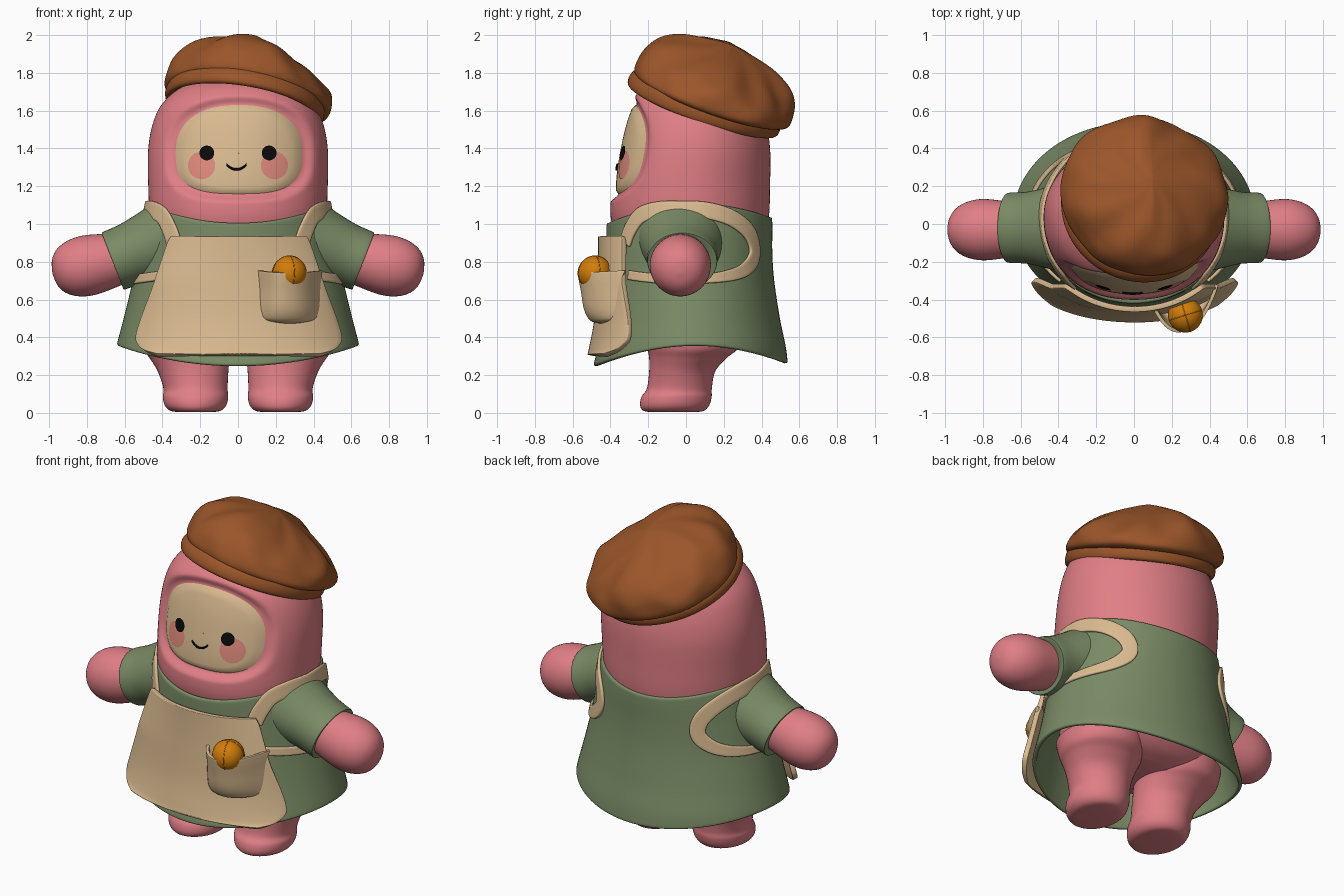
import bpy, bmesh, math
from mathutils import Vector, Matrix

if "Cube" in bpy.data.objects:
    bpy.data.objects.remove(bpy.data.objects["Cube"])

TAU = 2 * math.pi


def material(name, rgb):
    m = bpy.data.materials.new(name)
    m.diffuse_color = (*rgb, 1)
    m.use_nodes = True
    m.node_tree.nodes["Principled BSDF"].inputs["Base Color"].default_value = m.diffuse_color
    return m


PINK = material("pink", (0.745, 0.212, 0.238))
GREEN = material("sage green", (0.195, 0.26, 0.132))
CREAM = material("cream", (0.70, 0.495, 0.28))
BROWN = material("brown", (0.325, 0.092, 0.023))
ORANGE = material("orange", (0.64, 0.205, 0.003))
BLUSH = material("blush", (0.745, 0.255, 0.205))
BLACK = material("black", (0.003, 0.003, 0.003))


def spline(pts, n=6):
    """Smooth curve through tuples of any length."""
    out = []
    for i in range(len(pts) - 1):
        p0, p1, p2, p3 = (pts[max(0, min(len(pts) - 1, i + k))] for k in (-1, 0, 1, 2))
        for j in range(n):
            t = j / n
            out.append(tuple(b + 0.5 * t * (c - a + t * (2*a - 5*b + 4*c - d + t * (3*(b - c) + d - a)))
                             for a, b, c, d in zip(p0, p1, p2, p3)))
    return out + [tuple(pts[-1])]


def look(table, z):
    """Interpolated row of a table sorted by its first value."""
    if z <= table[0][0]:
        return table[0]
    for a, b in zip(table, table[1:]):
        if z <= b[0]:
            t = (z - a[0]) / (b[0] - a[0])
            return tuple(u + (v - u) * t for u, v in zip(a, b))
    return table[-1]


def grid(name, rows, mat, wrap=True, caps=False, thick=0, front=False, angle=45):
    """Surface through rows of points."""
    bm = bmesh.new()
    vs = [[bm.verts.new(p) for p in r] for r in rows]
    n = len(rows[0])
    for a, b in zip(vs, vs[1:]):
        for i in range(n if wrap else n - 1):
            j = (i + 1) % n
            bm.faces.new((a[i], a[j], b[j], b[i]))
    if caps:
        bm.faces.new(vs[0])
        bm.faces.new(vs[-1])
    bmesh.ops.recalc_face_normals(bm, faces=bm.faces)
    if front and sum(f.normal.y for f in bm.faces) > 0:
        bmesh.ops.reverse_faces(bm, faces=bm.faces)
    me = bpy.data.meshes.new(name)
    bm.to_mesh(me)
    bm.free()
    ob = bpy.data.objects.new(name, me)
    bpy.context.collection.objects.link(ob)
    me.materials.append(mat)
    bpy.ops.object.select_all(action='DESELECT')
    bpy.context.view_layer.objects.active = ob
    ob.select_set(True)
    bpy.ops.object.shade_smooth_by_angle(angle=math.radians(angle))
    if thick:
        s = ob.modifiers.new("thickness", 'SOLIDIFY')
        s.thickness, s.offset = thick, 0
        b = ob.modifiers.new("soft_edge", 'BEVEL')
        b.width, b.segments, b.limit_method, b.angle_limit = thick * .35, 2, 'ANGLE', math.radians(60)
    return ob


def loft(name, rings, mat, mtx=Matrix(), caps=True, n=48):
    rows = [[mtx @ Vector((cx + rx * math.sin(TAU * i / n), cy - ry * math.cos(TAU * i / n), z))
             for i in range(n)] for z, cx, cy, rx, ry in spline(rings, 5)]
    return grid(name, rows, mat, caps=caps)


def along(start, direction):
    return Matrix.Translation(start) @ Vector(direction).to_track_quat('Z', 'Y').to_matrix().to_4x4()


# Profiles: height, half width, front y, back y
HEAD = spline([(.92, .43, -.37, .42), (1.05, .465, -.40, .44), (1.2, .475, -.39, .445),
               (1.4, .475, -.355, .445), (1.55, .445, -.325, .42), (1.65, .39, -.29, .38),
               (1.73, .29, -.21, .30), (1.78, .15, -.09, .18), (1.79, .02, .02, .06)], 8)
DRESS = spline([(.25, .655, -.49, .54), (.35, .643, -.467, .528), (.5, .605, -.44, .497),
                (.7, .557, -.425, .467), (.85, .53, -.42, .457), (1.0, .50, -.42, .457),
                (1.12, .475, -.41, .45)], 8)


def surface(table, a, z, off=0, p=2.0):
    _, rx, yf, yb = look(table, z)
    s, c = math.sin(a), math.cos(a)
    q = 1 if c < 0 else (abs(s) ** p + abs(c) ** p) ** (-1 / p)
    return Vector(((rx + off) * s * q, (yf + yb) / 2 - ((yb - yf) / 2 + off) * c * q, z))


def front_y(table, x, z, p=2.0):
    _, rx, yf, yb = look(table, z)
    return (yf + yb) / 2 - (yb - yf) / 2 * max(0, 1 - abs(x / rx) ** p) ** (1 / p)


# Hooded head with a sunken face opening, rounder at the top than below
FX, FZ, FW, FH, HP = 0.005, 1.375, .335, .215, 2.2


def face_dist(x, z):
    up = z > FZ
    n, h = (2.35, .255) if up else (3.0, FH)
    return (abs((x - FX) / FW) ** n + abs((z - FZ) / h) ** n) ** (1 / n)


def face_y(x, z):
    d = min(1, face_dist(x, z))
    return front_y(HEAD, x, z, HP) + .024 - .014 * (1 - d * d)


rows = []
for k in range(101):
    z = .92 + .87 * (1 - (1 - k / 100) ** 1.5)
    row = []
    for i in range(144):
        p = surface(HEAD, TAU * i / 144, z, 0, HP)
        if p.y < 0:
            t = max(0, min(1, (1.22 - face_dist(p.x, z)) / .22))
            p.y += .038 * t * t * (3 - 2 * t)
        row.append(p)
    rows.append(row)
grid("head", rows, PINK, caps=True)


def patch(name, cx, cz, w, h, off, mat, is_face=False):
    """Plate that follows the front of the face."""
    rows = []
    for k in range(13):
        r = max(k, .05) / 12
        row = []
        for i in range(72):
            c, s = math.cos(TAU * i / 72), math.sin(TAU * i / 72)
            q = r / face_dist(cx + w * c, cz + h * s) if is_face else r
            x, z = cx + w * q * c, cz + h * q * s
            row.append(Vector((x, face_y(x, z) + off + (.012 if is_face and k == 12 else 0), z)))
        rows.append(row)
    return grid(name, rows, mat, front=True)


patch("face", FX, FZ, FW, FH, 0, CREAM, True)
for s, side in ((-1, "left"), (1, "right")):
    patch(side + "_cheek", s * .193, 1.31, .072, .073, -.003, BLUSH)
    patch(side + "_eye", s * .165, 1.376, .039, .039, -.009, BLACK)

# Smile
smile = []
for i in range(15):
    u = i / 7 - 1
    x, z = -.008 + .054 * u, 1.289 + .026 * u * u
    c = Vector((x, face_y(x, z) - .005, z))
    smile.append([c + Vector((0, .006 * math.cos(TAU * j / 8), .0065 * math.sin(TAU * j / 8))) for j in range(8)])
grid("smile", smile, BLACK, caps=True)

# Flared dress with arched hem and scooped neck
rows = []
for k in range(41):
    row = []
    for i in range(96):
        a = TAU * i / 96
        s2, back = math.sin(a) ** 2, (1 - math.cos(a)) / 2
        lo = .248 + .10 * s2 + .015 * back
        hi = 1.005 + .085 * s2 + .03 * back
        row.append(surface(DRESS, a, lo + (hi - lo) * k / 40, -.012))
    rows.append(row)
grid("dress", rows, GREEN, thick=.024)

# Lower body and limbs
loft("lower_body", [(.32, 0, .03, .20, .16), (.36, 0, .03, .40, .26), (.45, 0, .03, .50, .34),
                    (.6, 0, .03, .46, .34)], PINK)
for s, side in ((-1, "left"), (1, "right")):
    loft(side + "_leg", [(.004, s*.225, -.065, .09, .12), (.012, s*.225, -.065, .135, .162),
                         (.04, s*.225, -.06, .163, .183), (.085, s*.225, -.05, .173, .186),
                         (.13, s*.225, -.035, .17, .172), (.22, s*.238, -.02, .187, .175),
                         (.29, s*.256, .01, .212, .205), (.34, s*.27, .035, .235, .24),
                         (.42, s*.27, .04, .25, .27)], PINK)
    loft(side + "_sleeve", [(-.04, 0, 0, .24, .215), (.06, 0, 0, .215, .19), (.18, 0, 0, .19, .168),
                            (.27, 0, 0, .186, .163), (.283, 0, 0, .178, .156), (.275, 0, 0, .14, .13)],
         GREEN, along((s * .40, -.02, .905), (s * .93, 0, -.36)))
    loft(side + "_hand", [(0, 0, 0, .13, .12), (.1, 0, 0, .145, .14), (.24, 0, 0, .162, .16),
                          (.33, 0, 0, .15, .15), (.395, 0, 0, .115, .117), (.43, 0, 0, .065, .068),
                          (.442, 0, 0, .01, .01)], PINK, along((s * .55, -.03, .833), (s * .98, 0, -.21)))

# Apron panel: height, half width
APRON = spline([(.305, .43), (.325, .49), (.355, .525), (.40, .538), (.5, .51), (.65, .455),
                (.8, .405), (.9, .37), (.935, .35)], 4)


def apron_y(x, z):
    u = min(1, abs(x) / look(APRON, z)[1])
    return front_y(DRESS, x, z) - .030 - .045 * u * u * (1 if z < .7 else max(0, (.935 - z) / .235))


grid("apron", [[Vector((w * (i / 20 - 1) + .004, apron_y(w * (i / 20 - 1), z), z)) for i in range(41)]
               for z, w in APRON], CREAM, wrap=False, thick=.03, front=True)

# Straps circling each armhole: angle from front, height
PATH = spline([(40, .90), (45, .97), (54, 1.045), (68, 1.075), (85, 1.078), (103, 1.07), (122, 1.025),
               (137, .94), (141, .84), (131, .76), (112, .72), (85, .705), (62, .715), (44, .73)], 6)
for s, side in ((-1, "left"), (1, "right")):
    rows = []
    for i, (a, z) in enumerate(PATH):
        b, c = PATH[max(0, i - 1)], PATH[min(len(PATH) - 1, i + 1)]
        t = Vector(((c[0] - b[0]) * .0085, c[1] - b[1])).normalized()
        w = .044 if i < 50 else .044 - .019 * min(1, (i - 50) / 12)
        row = []
        for k in range(5):
            e = (k / 2 - 1) * w
            row.append(surface(DRESS, s * math.radians(a - t.y * e / .0085), z + t.x * e, .007))
        rows.append(row)
    grid(side + "_strap", rows, CREAM, wrap=False, thick=.018)

# Pocket bulging from the apron: height, half width, depth
rows = []
for z, w, d in spline([(.482, .105, .01), (.495, .135, .055), (.55, .15, .092), (.65, .155, .118),
                       (.742, .163, .142)], 5):
    rows.append([Vector((.275 + w * u, apron_y(.275 + w * u, z) - .006 - d * (1 - abs(u) ** 2.4), z + .012 * u * u))
                 for u in (math.sin(math.pi * (i / 32 - .5)) for i in range(33))])
grid("pocket", rows, CREAM, wrap=False, thick=.018, front=True)

# Round fruit with crossing seams
fruit = (.272, -.482, .74)
bpy.ops.mesh.primitive_uv_sphere_add(segments=32, ring_count=20, radius=.092, location=fruit)
parts = [("fruit", bpy.context.object)]
for k in range(2):
    bpy.ops.mesh.primitive_torus_add(location=fruit, rotation=(math.pi / 2, 0, k * math.pi / 2 + .3),
                                     major_radius=.0912, minor_radius=.0025, major_segments=48, minor_segments=6)
    parts.append(("fruit_seam", bpy.context.object))
for name, ob in parts:
    ob.name = name
    ob.data.materials.append(ORANGE)
    ob.data.shade_smooth()

# Slouchy cap, tilted to the back and one side
tilt = Vector((0, 0, 1)).rotation_difference(Vector((.17, .35, 1))).to_matrix().to_4x4()
cap = Matrix.Translation((.04, .085, 1.60)) @ tilt
loft("cap_band", [(.03, -.01, 0, .37, .36), (0, -.01, 0, .40, .395), (.01, -.01, 0, .421, .42),
                  (.05, -.01, 0, .425, .422), (.09, -.005, 0, .405, .40), (.11, 0, .01, .36, .36)], BROWN, cap, n=72)
CROWN = spline([(.07, .36), (.06, .415), (.085, .448), (.135, .452), (.21, .43), (.28, .375),
                (.335, .28), (.365, .17), (.38, .07), (.383, .005)], 6)
rows = []
for h, r in CROWN:
    row = []
    for i in range(96):
        a = TAU * i / 96
        f = r / .45
        h2 = .06 + (h - .06) * (1 - f * (.36 * max(0, math.sin(a)) + .16 * max(0, -math.cos(a))))
        wave = .016 * math.sin(3 * a + .8 + 7 * h) + .012 * math.sin(7 * a - 9 * h) + .007 * math.sin(11 * a + 20 * h)
        q = r * (1 + wave * min(1, h * 6))
        lump = f * f * (.018 * math.sin(4 * a + 1.2) + .012 * math.sin(9 * a + 6 * f)) * min(1, max(0, h - .08) * 6)
        row.append(cap @ Vector((-.002 + q * math.sin(a) * .985, .03 - q * math.cos(a) * .97, h2 + lump)))
    rows.append(row)
grid("cap_crown", rows, BROWN, caps=True, angle=60)
